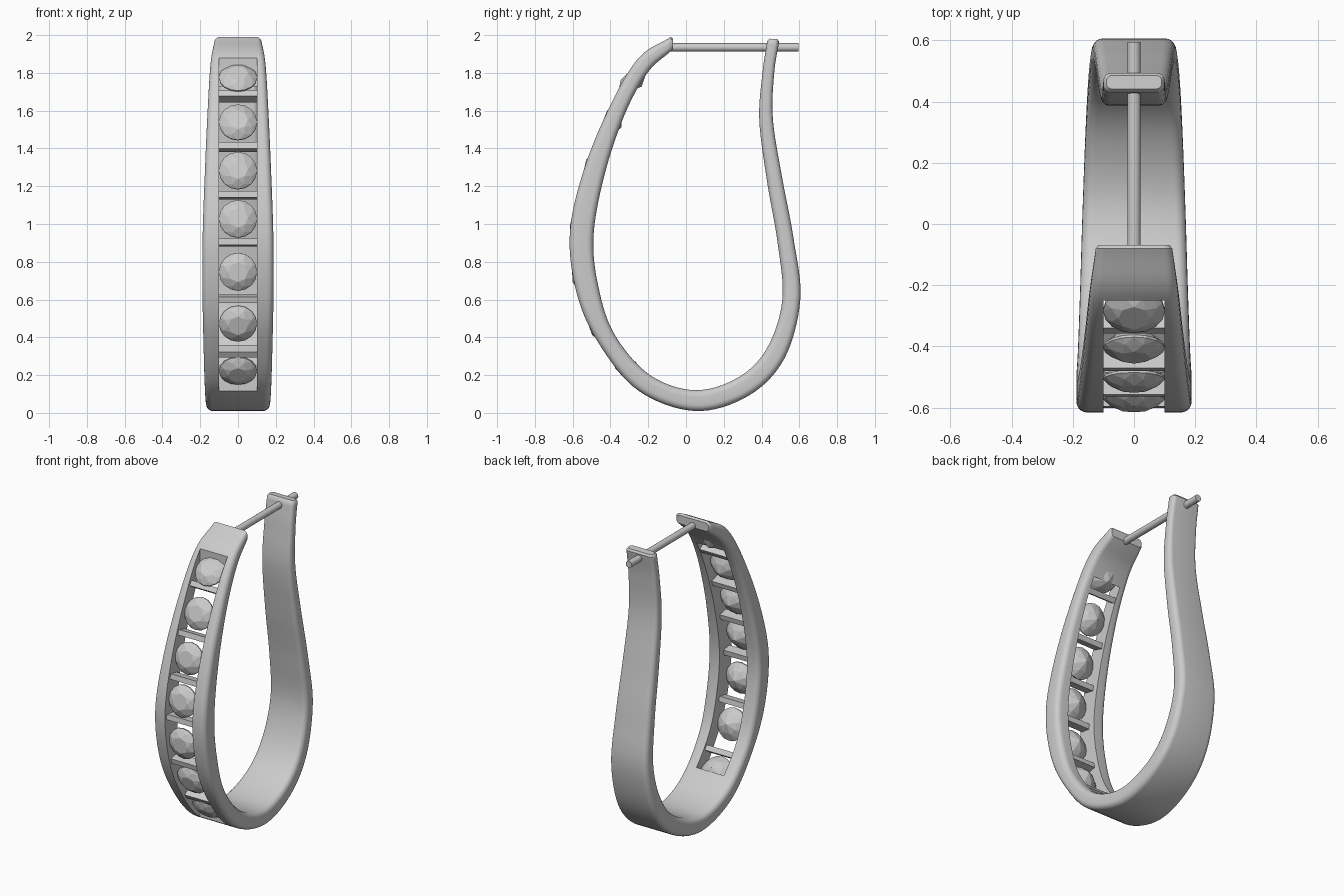
import bpy, bmesh
from math import sin, cos, pi
from mathutils import Vector, Matrix

if "Cube" in bpy.data.objects:
    bpy.data.objects.remove(bpy.data.objects["Cube"])

# Hoop side profile: outer (y, z), inner (y, z), half width
PROFILE = [
    (-.08, 1.99, -.08, 1.915, .125), (-.25, 1.88, -.20, 1.805, .145),
    (-.40, 1.63, -.32, 1.59, .16), (-.54, 1.29, -.43, 1.265, .175),
    (-.615, .95, -.49, .93, .187), (-.578, .63, -.46, .65, .188),
    (-.46, .365, -.375, .41, .183), (-.25, .116, -.19, .20, .176),
    (.05, .01, .05, .12, .168), (.33, .09, .28, .19, .158),
    (.52, .286, .43, .345, .148), (.605, .60, .51, .60, .137),
    (.57, .92, .485, .90, .127), (.51, 1.24, .43, 1.22, .118),
    (.46, 1.555, .388, 1.55, .108), (.467, 1.80, .405, 1.80, .103),
    (.493, 1.965, .43, 1.97, .10)]


def spline(points, steps):
    """Catmull-Rom through the profile rows."""
    p = [Vector(q) for q in points]
    p = [2 * p[0] - p[1]] + p + [2 * p[-1] - p[-2]]
    out = []
    for k in range(1, len(p) - 2):
        a, b, c, d = p[k - 1:k + 3]
        for s in range(steps):
            t = s / steps
            out.append(.5 * (2 * b + (c - a) * t + (2 * a - 5 * b + 4 * c - d) * t * t
                             + (3 * b - a - 3 * c + d) * t ** 3))
    return out + [p[-2]]


def finish(name, bm, angle=None):
    bmesh.ops.recalc_face_normals(bm, faces=bm.faces[:])
    me = bpy.data.meshes.new(name)
    bm.to_mesh(me)
    bm.free()
    ob = bpy.data.objects.new(name, me)
    bpy.context.collection.objects.link(ob)
    if angle:
        smooth(ob, angle)
    return ob


def smooth(ob, angle):
    bpy.ops.object.select_all(action='DESELECT')
    ob.select_set(True)
    bpy.context.view_layer.objects.active = ob
    bpy.ops.object.shade_smooth_by_angle(angle=angle)


rows = spline(PROFILE, 8)


def ends(r):
    return Vector((0, r[0], r[1])), Vector((0, r[2], r[3]))


def section(bm, r, shift=Vector(), inset=0):
    """Rounded rectangle across the hoop."""
    o, i = ends(r)
    mid, n = (o + i) / 2 + shift, (o - i).normalized()
    h, w = (o - i).length / 2 - inset, r[4] - inset
    rad = min(.034, h * .75)
    ring = []
    for q, (sx, sn) in enumerate([(1, 1), (-1, 1), (-1, -1), (1, -1)]):
        for k in range(6):
            a = q * pi / 2 + k * pi / 10
            x = sx * (w - rad) + rad * cos(a)
            d = sn * (h - rad) + rad * sin(a)
            ring.append(bm.verts.new(mid + Vector((x, 0, 0)) + n * d))
    return ring


# Hoop body
bm = bmesh.new()
rings = [section(bm, rows[0], Vector((0, .012, 0)), .01)]
rings += [section(bm, r) for r in rows]
rings.append(section(bm, rows[-1], Vector((0, .002, .012)), .01))
for a, b in zip(rings, rings[1:]):
    for k in range(len(a)):
        m = (k + 1) % len(a)
        bm.faces.new((a[k], a[m], b[m], b[k]))
bm.faces.new(rings[0])
bm.faces.new(rings[-1])
hoop = finish("hoop", bm)

# Window that holds the stones
bm = bmesh.new()
bmesh.ops.create_cube(bm, size=1, matrix=Matrix.Translation((0, -.65, 1)) @
                      Matrix.Diagonal((.2, .8, 3, 1)))
cutter = finish("window_cutter", bm)
cutter.hide_render = True
mod = hoop.modifiers.new("window", 'BOOLEAN')
mod.object, mod.operation, mod.solver = cutter, 'DIFFERENCE', 'EXACT'
bpy.context.view_layer.objects.active = hoop
bpy.ops.object.modifier_apply(modifier=mod.name)
bpy.data.objects.remove(cutter)
smooth(hoop, .7)


def frame_at(z, depth):
    """Placement on the front arm at height z, a depth below the outer face."""
    best = min(rows[:64], key=lambda r: abs((ends(r)[0] + (ends(r)[1] - ends(r)[0]).normalized()
                                             * depth).z - z))
    o, i = ends(best)
    n = (o - i).normalized()
    x = Vector((1, 0, 0))
    m = Matrix((x, n.cross(x), n)).transposed().to_4x4()
    m.translation = o - n * depth
    return m


# Faceted round stones
def stone(name, m):
    bm = bmesh.new()
    for rad, h, num, off in [(.052, .036, 8, 0), (.082, .02, 8, .5), (.101, .003, 16, 0),
                             (.101, -.005, 16, 0), (.06, -.04, 8, .5)]:
        for k in range(num):
            a = 2 * pi * (k + off) / num
            bm.verts.new((rad * cos(a), rad * sin(a), h))
    bm.verts.new((0, 0, -.068))
    bmesh.ops.convex_hull(bm, input=bm.verts[:])
    bmesh.ops.transform(bm, matrix=m, verts=bm.verts[:])
    finish(name, bm)


for k, z in enumerate((1.775, 1.545, 1.29, 1.02, .755, .48, .225)):
    stone(f"stone_{k + 1}", frame_at(z, .036))

# Cross bars between the stones
for k, z in enumerate((1.67, 1.42, 1.16, .89, .615, .34)):
    bm = bmesh.new()
    bmesh.ops.create_cube(bm, size=1, matrix=frame_at(z, .05) @ Matrix.Diagonal((.21, .034, .065, 1)))
    finish(f"cross_bar_{k + 1}", bm)

# Ear pin
bm = bmesh.new()
bmesh.ops.create_cone(bm, cap_ends=True, segments=24, radius1=.022, radius2=.022, depth=.695,
                      matrix=Matrix.Translation((0, .2475, 1.935)) @ Matrix.Rotation(pi / 2, 4, 'X'))
finish("ear_pin", bm, .6)
